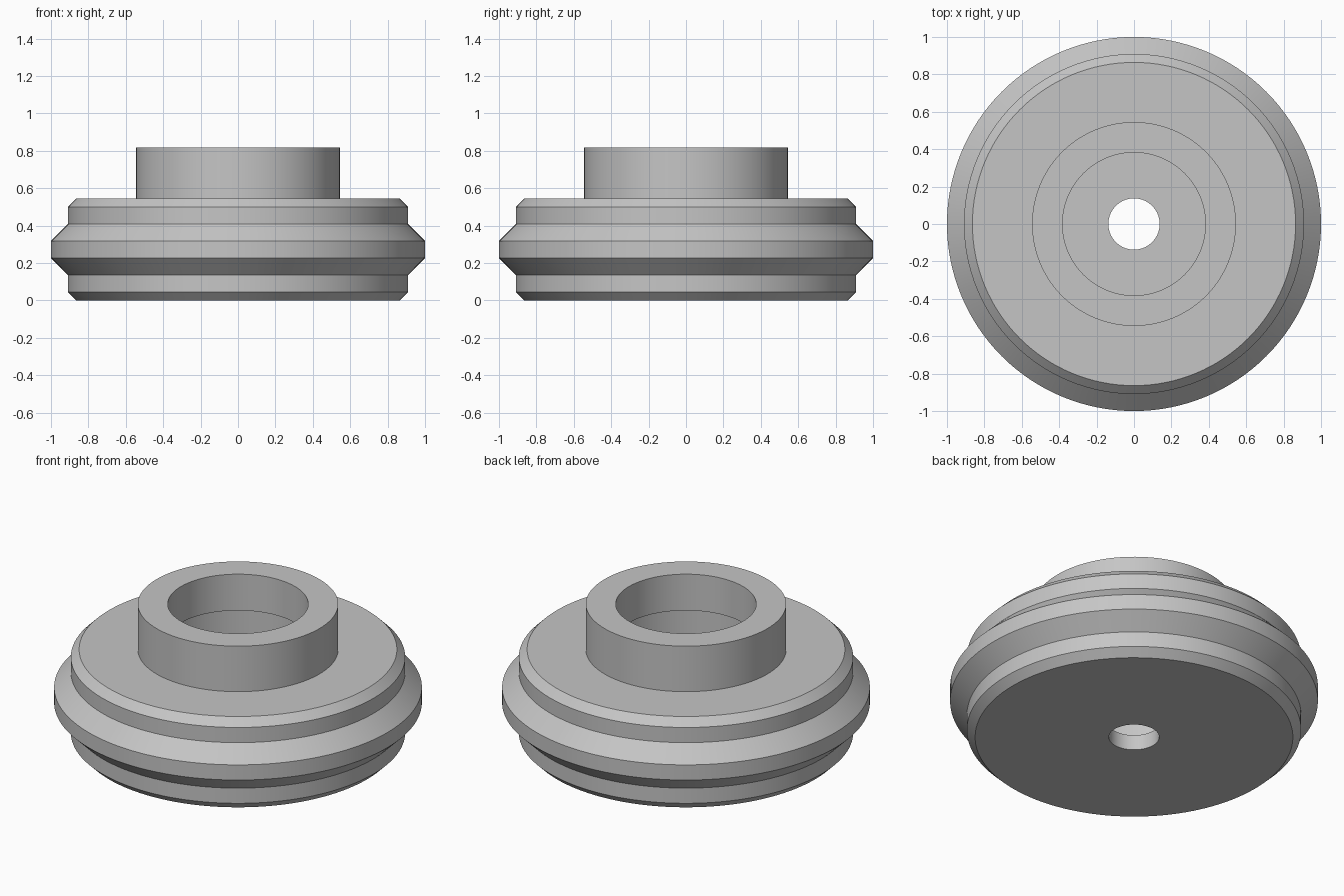
import bpy, bmesh, math

cube = bpy.data.objects.get("Cube")
if cube:
    bpy.data.objects.remove(cube, do_unlink=True)

# Single plain grey material
grey = bpy.data.materials.new("plain_grey")
grey.use_nodes = True
colour = (0.56, 0.56, 0.56, 1.0)
grey.diffuse_color = colour
grey.node_tree.nodes["Principled BSDF"].inputs["Base Color"].default_value = colour


def lathe(name, profile, segments=128):
    """Turn a closed (radius, height) profile around the z axis."""
    bm = bmesh.new()
    verts = [bm.verts.new((r, 0, z)) for r, z in profile]
    edges = [bm.edges.new((a, b)) for a, b in zip(verts, verts[1:] + verts[:1])]
    bmesh.ops.spin(bm, geom=verts + edges, cent=(0, 0, 0), axis=(0, 0, 1),
                   angle=math.tau, steps=segments, use_duplicate=False)
    bmesh.ops.remove_doubles(bm, verts=bm.verts, dist=0.0005)
    bmesh.ops.recalc_face_normals(bm, faces=bm.faces)
    mesh = bpy.data.meshes.new(name)
    bm.to_mesh(mesh)
    bm.free()
    obj = bpy.data.objects.new(name, mesh)
    bpy.context.collection.objects.link(obj)
    mesh.materials.append(grey)
    bpy.ops.object.select_all(action='DESELECT')
    obj.select_set(True)
    bpy.context.view_layer.objects.active = obj
    bpy.ops.object.shade_smooth_by_angle(angle=math.radians(25))
    return obj


# Chamfered body with a V-shaped outer rim
rim = [(0.864, 0), (0.909, 0.045), (0.909, 0.136), (1, 0.227),
       (1, 0.318), (0.909, 0.409), (0.909, 0.5), (0.864, 0.545)]
# Raised hub collar with its mouth
hub = [(0.545, 0.545), (0.545, 0.818), (0.382, 0.818), (0.382, 0.6)]
# Inner pocket behind the lip, then the axle hole through the floor
pocket = [(0.455, 0.6), (0.455, 0.091), (0.137, 0.091), (0.137, 0)]

lathe("wheel", rim + hub + pocket)
